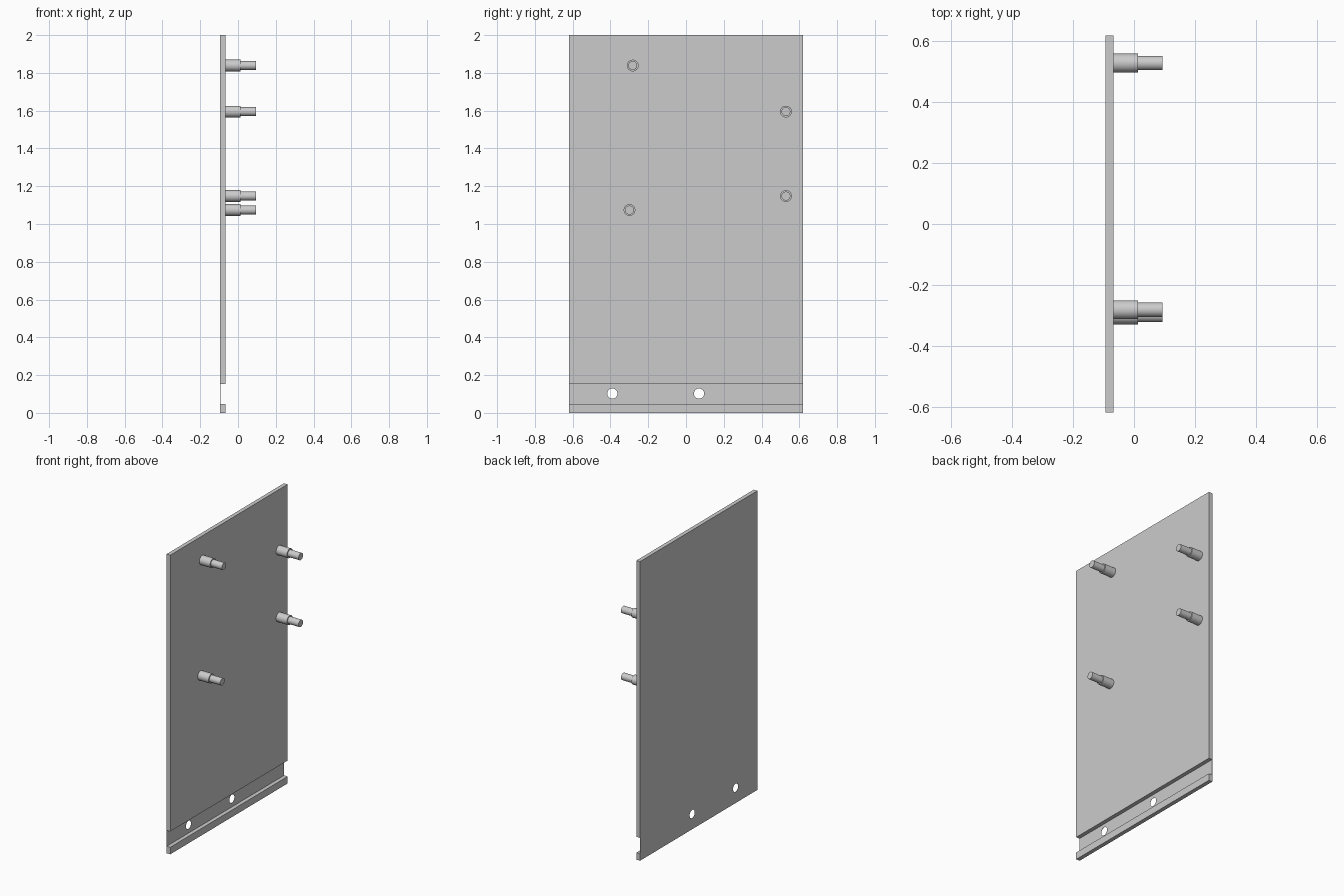
import bpy
import bmesh
from math import radians, pi
from mathutils import Matrix

cube = bpy.data.objects.get("Cube")
if cube:
    bpy.data.objects.remove(cube, do_unlink=True)

grey = bpy.data.materials.new("plain grey")
grey.use_nodes = True
colour = (0.6, 0.6, 0.6, 1)
grey.diffuse_color = colour
grey.node_tree.nodes["Principled BSDF"].inputs["Base Color"].default_value = colour

BACK, FACE, STEP, TIP = -0.094, -0.067, 0.013, 0.094
HALF_WIDTH = 0.62


def make_object(name, bm):
    bmesh.ops.recalc_face_normals(bm, faces=bm.faces)
    mesh = bpy.data.meshes.new(name)
    bm.to_mesh(mesh)
    bm.free()
    mesh.materials.append(grey)
    obj = bpy.data.objects.new(name, mesh)
    bpy.context.collection.objects.link(obj)
    return obj


def select_only(obj):
    bpy.ops.object.select_all(action='DESELECT')
    obj.select_set(True)
    bpy.context.view_layer.objects.active = obj


def add_rod(bm, x0, x1, y, z, radius):
    """Cylinder lying along x."""
    place = Matrix.Translation(((x0 + x1) / 2, y, z)) @ Matrix.Rotation(pi / 2, 4, 'Y')
    bmesh.ops.create_cone(bm, cap_ends=True, segments=48, radius1=radius,
                          radius2=radius, depth=x1 - x0, matrix=place)


# Panel: side profile with a deep slot near the foot, leaving a thin web
web = BACK + 0.0008
profile = [(BACK, 0), (FACE, 0), (FACE, 0.047), (web, 0.047),
           (web, 0.153), (FACE, 0.153), (FACE, 2), (BACK, 2)]
bm = bmesh.new()
side = bm.faces.new([bm.verts.new((x, -HALF_WIDTH, z)) for x, z in profile])
swept = bmesh.ops.extrude_face_region(bm, geom=[side])["geom"]
bmesh.ops.translate(bm, vec=(0, 2 * HALF_WIDTH, 0),
                    verts=[v for v in swept if isinstance(v, bmesh.types.BMVert)])
panel = make_object("panel", bm)

# Two mounting holes through the web
bm = bmesh.new()
for y in (-0.39, 0.069):
    add_rod(bm, BACK - 0.05, FACE + 0.05, y, 0.102, 0.027)
cutter = make_object("hole_cutter", bm)
cut = panel.modifiers.new("holes", 'BOOLEAN')
cut.operation = 'DIFFERENCE'
cut.solver = 'EXACT'
cut.object = cutter
select_only(panel)
bpy.ops.object.modifier_apply(modifier=cut.name)
bpy.data.objects.remove(cutter, do_unlink=True)

# Stepped pegs standing out of the panel
pegs = {"front_upper_peg": (-0.282, 1.839), "front_lower_peg": (-0.299, 1.074),
        "back_upper_peg": (0.529, 1.595), "back_lower_peg": (0.529, 1.148)}
for name, (y, z) in pegs.items():
    bm = bmesh.new()
    add_rod(bm, FACE, STEP, y, z, 0.031)
    add_rod(bm, STEP, TIP, y, z, 0.0235)
    select_only(make_object(name, bm))
    bpy.ops.object.shade_smooth_by_angle(angle=radians(30))
